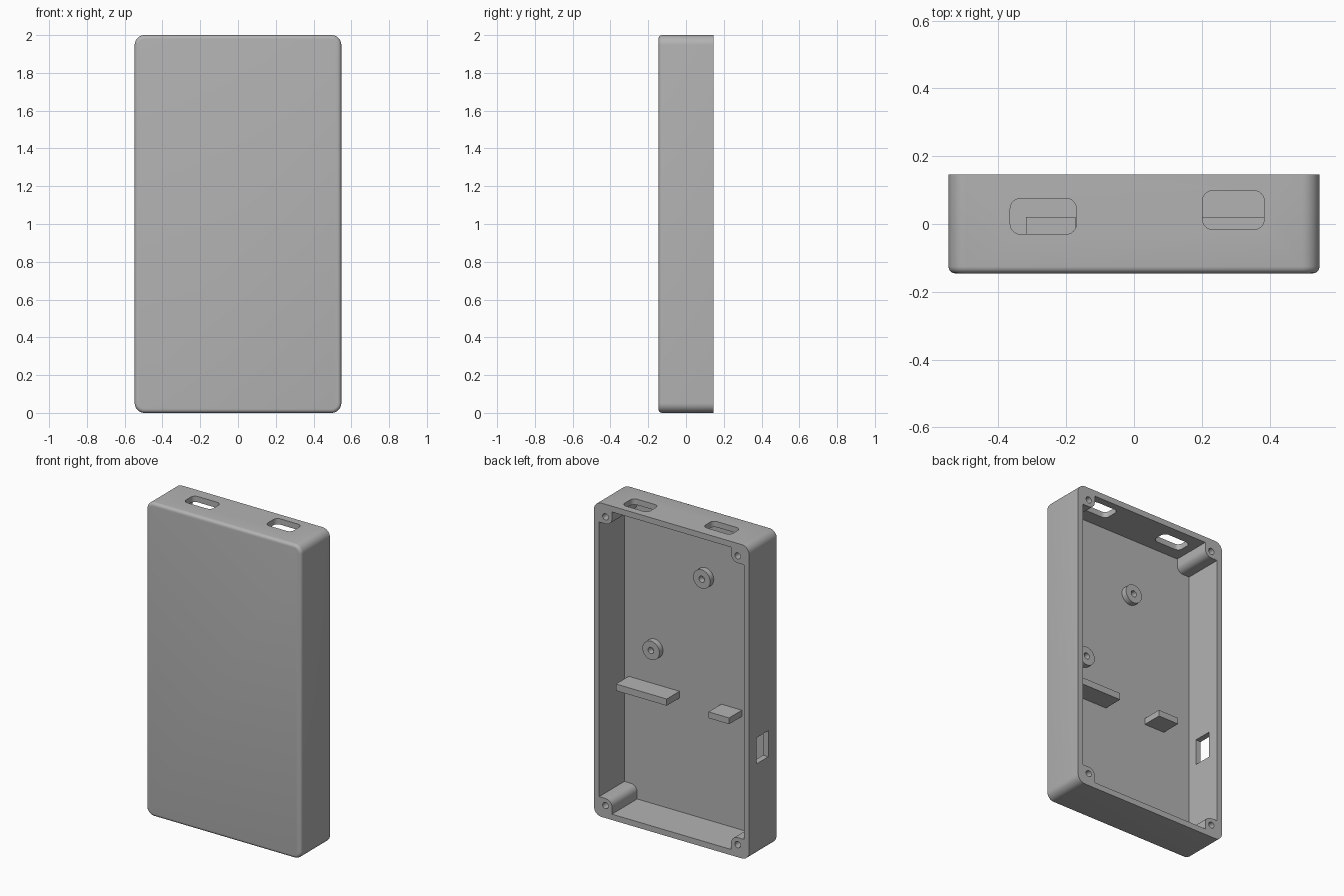
import bpy, bmesh, math
from mathutils import Vector

cube = bpy.data.objects.get("Cube")
if cube:
    bpy.data.objects.remove(cube, do_unlink=True)

grey = bpy.data.materials.new("plain_grey")
grey.use_nodes = True
COLOUR = (0.45, 0.45, 0.45, 1)
grey.diffuse_color = COLOUR
grey.node_tree.nodes["Principled BSDF"].inputs["Base Color"].default_value = COLOUR

# Overall sizes
HALF_W, HALF_D, HALF_H = 0.547, 0.1455, 1.0
WALL = 0.037
FLOOR_Y = -HALF_D + WALL
AXES = {
    "y": lambda u, v, d: Vector((u, d, v)),
    "z": lambda u, v, d: Vector((u, v, d)),
    "x": lambda u, v, d: Vector((d, u, v)),
}


def prism(name, points, axis, lo, hi, front_bevel=0):
    """Extrude a closed profile along an axis."""
    bm = bmesh.new()
    place = AXES[axis]
    base = bm.faces.new([bm.verts.new(place(u, v, lo)) for u, v in points])
    new = bmesh.ops.extrude_face_region(bm, geom=[base])["geom"]
    shift = place(0, 0, hi - lo)
    bmesh.ops.translate(bm, verts=[g for g in new if isinstance(g, bmesh.types.BMVert)], vec=shift)
    bmesh.ops.recalc_face_normals(bm, faces=bm.faces[:])
    if front_bevel:
        bmesh.ops.bevel(bm, geom=list(base.edges), offset=front_bevel, segments=5,
                        profile=0.5, affect="EDGES")
    mesh = bpy.data.meshes.new(name)
    bm.to_mesh(mesh)
    bm.free()
    mesh.materials.append(grey)
    obj = bpy.data.objects.new(name, mesh)
    bpy.context.collection.objects.link(obj)
    return obj


def arc(cx, cy, r, start, end, steps=8):
    return [(cx + r * math.cos(math.radians(start + (end - start) * i / steps)),
             cy + r * math.sin(math.radians(start + (end - start) * i / steps)))
            for i in range(steps + 1)]


def rounded(u0, u1, v0, v1, r):
    corners = [(u1 - r, v1 - r), (u0 + r, v1 - r), (u0 + r, v0 + r), (u1 - r, v0 + r)]
    return [p for i, (u, v) in enumerate(corners) for p in arc(u, v, r, 90 * i, 90 * i + 90)]


def box(u0, u1, v0, v1):
    return [(u0, v0), (u1, v0), (u1, v1), (u0, v1)]


def circle(u, v, r):
    return arc(u, v, r, 0, 360, 32)[:-1]


def cut(target, cutter):
    mod = target.modifiers.new("cut", "BOOLEAN")
    mod.operation, mod.solver, mod.object = "DIFFERENCE", "EXACT", cutter
    bpy.context.view_layer.objects.active = target
    bpy.ops.object.modifier_apply(modifier=mod.name)
    bpy.data.objects.remove(cutter, do_unlink=True)


def cavity_profile(boss_x, boss_z, r):
    """Inner outline with a rounded screw boss left standing in each corner."""
    w, h = HALF_W - WALL, HALF_H - WALL
    quarter = [(w, boss_z)] + arc(boss_x + r, boss_z + r, r, -90, -180) + [(boss_x, h)]
    points = []
    for sx, sz in ((1, 1), (-1, 1), (-1, -1), (1, -1)):
        part = quarter if sx == sz else quarter[::-1]
        points += [(sx * x, HALF_H + sz * z) for x, z in part]
    return points


# Tray-shaped case, open at the back
case = prism("case_shell", rounded(-HALF_W, HALF_W, 0, 2, 0.052), "y",
             -HALF_D, HALF_D, front_bevel=0.02)
cut(case, prism("cavity", cavity_profile(0.42, 0.875, 0.045), "y", FLOOR_Y, 0.3))

# Screw holes in the corner bosses
for sx in (-1, 1):
    for z in (0.08, 1.92):
        cut(case, prism("screw_hole", circle(sx * 0.466, z, 0.02), "y", -0.06, 0.3))

# Port openings in the top wall and switch opening in the right wall
cut(case, prism("port_a", rounded(-0.365, -0.17, -0.03, 0.075, 0.03), "z", 1.93, 2.1))
cut(case, prism("port_b", rounded(0.202, 0.384, -0.016, 0.098, 0.03), "z", 1.93, 2.1))
cut(case, prism("switch", box(-0.048, 0.07, 0.588, 0.754), "x", -0.7, -0.48))

# Support ledges rising from the floor
SINK = FLOOR_Y - 0.01
prism("long_ledge", box(0.122, 0.48, 0.76, 0.803), "y", SINK, 0.02)
prism("short_ledge", box(-0.318, -0.173, 0.76, 0.8), "y", SINK, 0.02)

# Hollow standoffs
for name, x, z in (("upper_standoff", -0.06, 1.58), ("lower_standoff", 0.298, 1.03)):
    post = prism(name, circle(x, z, 0.06), "y", SINK, -0.072)
    cut(post, prism("bore", circle(x, z, 0.02), "y", FLOOR_Y, 0.1))

# Smooth the rounded edges
for obj in bpy.context.scene.objects:
    obj.select_set(obj.type == "MESH")
bpy.context.view_layer.objects.active = case
bpy.ops.object.shade_smooth_by_angle(angle=math.radians(30))
